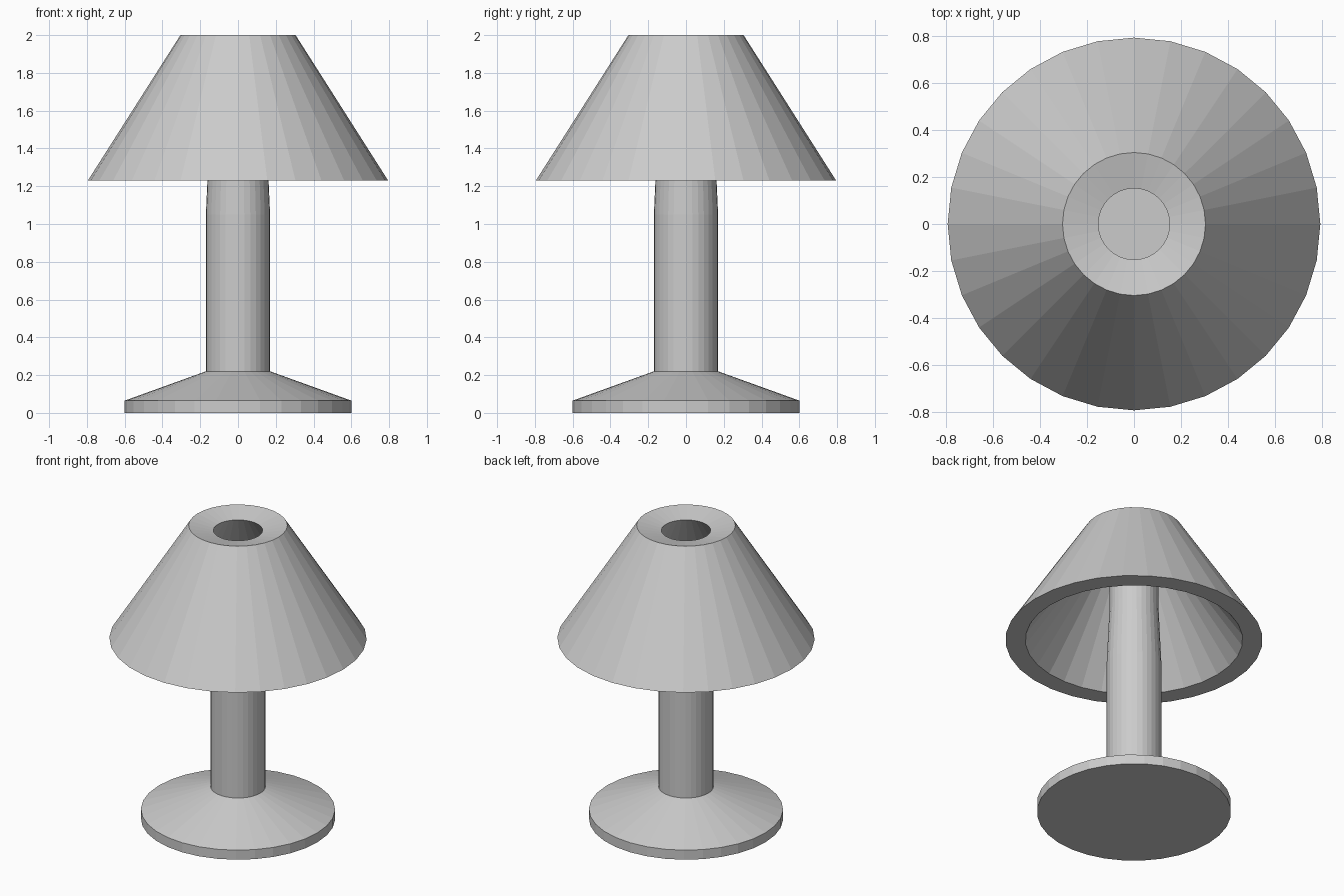
import bpy
import bmesh
from math import cos, sin, tau

SIDES = 32

cube = bpy.data.objects.get("Cube")
if cube:
    bpy.data.objects.remove(cube, do_unlink=True)

# One plain grey for the whole lamp
grey = bpy.data.materials.new("light_grey")
grey.use_nodes = True
colour = (0.6, 0.6, 0.6, 1)
grey.diffuse_color = colour
grey.node_tree.nodes["Principled BSDF"].inputs["Base Color"].default_value = colour


def lathe(name, profile, closed=False):
    """Turn a (radius, height) profile around z; open ends are capped."""
    bm = bmesh.new()
    rings = [[bm.verts.new((r * cos(tau * i / SIDES), r * sin(tau * i / SIDES), z))
              for i in range(SIDES)] for r, z in profile]
    pairs = list(zip(rings, rings[1:]))
    if closed:
        pairs.append((rings[-1], rings[0]))
    else:
        bm.faces.new(rings[0])
        bm.faces.new(rings[-1])
    for low, high in pairs:
        for i in range(SIDES):
            j = (i + 1) % SIDES
            bm.faces.new((low[i], low[j], high[j], high[i]))
    bmesh.ops.recalc_face_normals(bm, faces=bm.faces)
    mesh = bpy.data.meshes.new(name)
    bm.to_mesh(mesh)
    bm.free()
    mesh.materials.append(grey)
    obj = bpy.data.objects.new(name, mesh)
    bpy.context.collection.objects.link(obj)
    return obj


# Round foot with a sloping top
lathe("base", [(0.6, 0), (0.6, 0.065), (0.17, 0.22)])

# Straight post, tapering inside the shade, with a hollow upper end
lathe("post", [(0.17, 0.2), (0.17, 1.05), (0.152, 1.45), (0.152, 1.7)])

# Thick conical shade with a dished top rim and a central opening
lathe("shade", [(0.795, 1.23), (0.305, 2.0), (0.152, 1.966), (0.672, 1.23)], closed=True)
